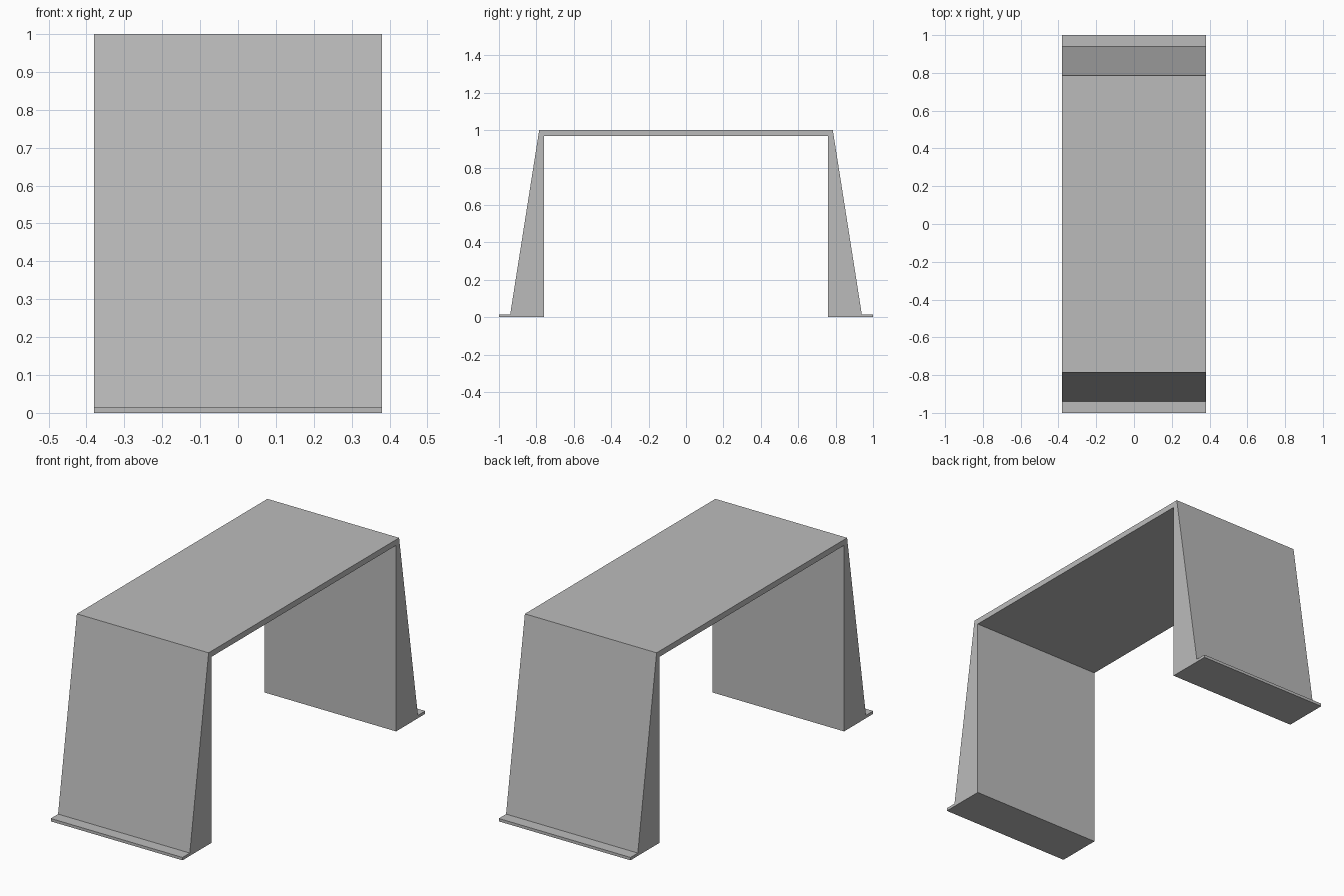
import bpy
import bmesh

cube = bpy.data.objects.get("Cube")
if cube:
    bpy.data.objects.remove(cube, do_unlink=True)

HALF_WIDTH = 0.38

grey = bpy.data.materials.new("plain grey")
grey.use_nodes = True
colour = (0.5, 0.5, 0.5, 1)
grey.diffuse_color = colour
grey.node_tree.nodes["Principled BSDF"].inputs["Base Color"].default_value = colour

# Back half of the side profile (y, z): underside, leg, foot lip, slope, top
half = [(0.76, 0.97), (0.76, 0), (1, 0), (1, 0.015),
        (0.94, 0.015), (0.785, 1)]
profile = half + [(-y, z) for y, z in reversed(half)]

# Extrude the whole arch across its width
bm = bmesh.new()
face = bm.faces.new([bm.verts.new((-HALF_WIDTH, y, z)) for y, z in profile])
extruded = bmesh.ops.extrude_face_region(bm, geom=[face], use_keep_orig=True)
moved = [v for v in extruded["geom"] if isinstance(v, bmesh.types.BMVert)]
bmesh.ops.translate(bm, verts=moved, vec=(2 * HALF_WIDTH, 0, 0))
bmesh.ops.recalc_face_normals(bm, faces=bm.faces)

mesh = bpy.data.meshes.new("bridge_frame")
bm.to_mesh(mesh)
bm.free()
mesh.materials.append(grey)
bridge_frame = bpy.data.objects.new("bridge_frame", mesh)
bpy.context.collection.objects.link(bridge_frame)
